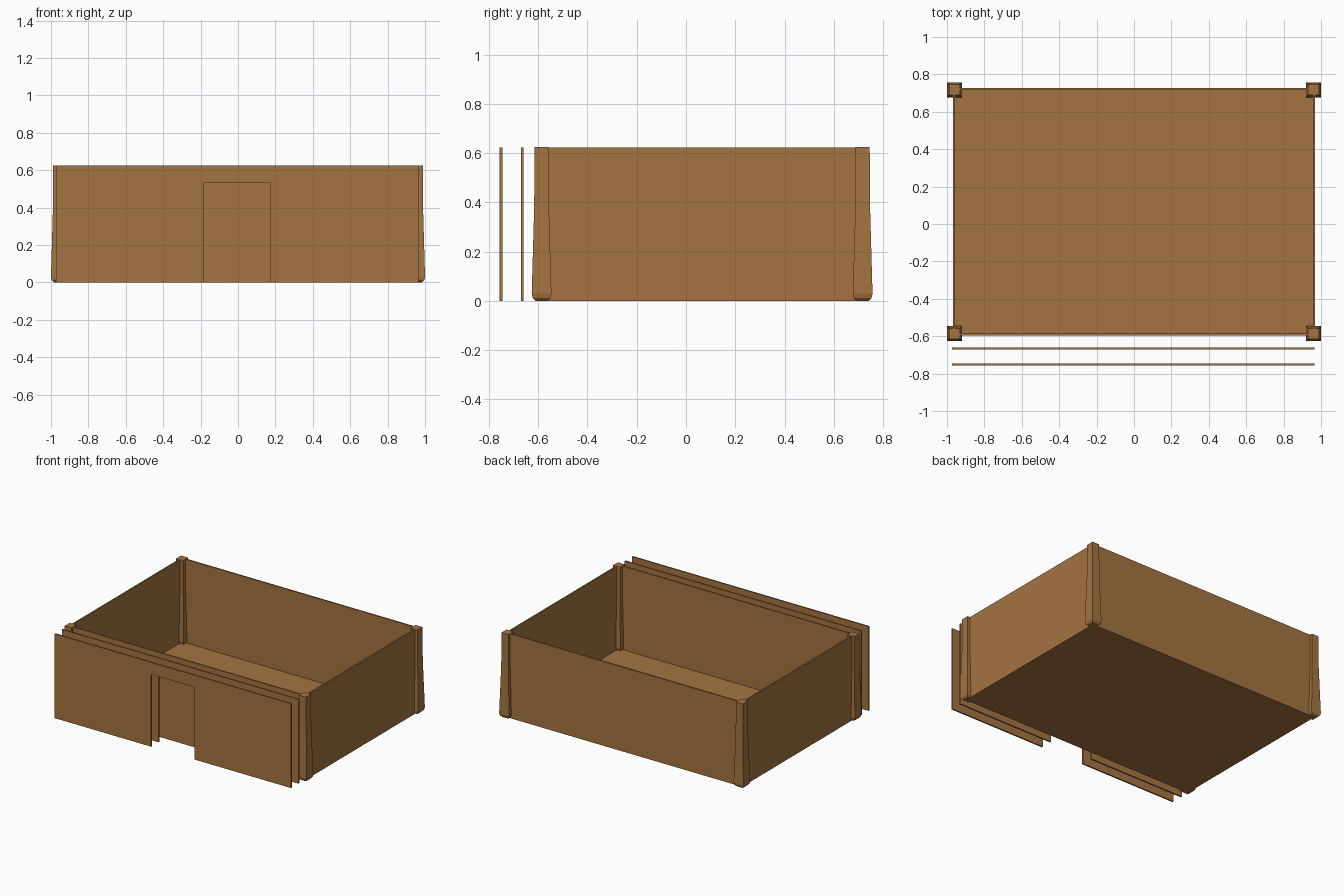
import bpy, bmesh

if "Cube" in bpy.data.objects:
    bpy.data.objects.remove(bpy.data.objects["Cube"])

wood = bpy.data.materials.new("warm brown wood")
wood.diffuse_color = (0.37, 0.174, 0.052, 1)
wood.use_nodes = True
wood.node_tree.nodes["Principled BSDF"].inputs["Base Color"].default_value = wood.diffuse_color
H = 0.624            # wall height
CY = 0.0655          # centre of the box in y


def finish(name, bm):
    bmesh.ops.recalc_face_normals(bm, faces=bm.faces)
    me = bpy.data.meshes.new(name)
    bm.to_mesh(me)
    bm.free()
    me.materials.append(wood)
    ob = bpy.data.objects.new(name, me)
    bpy.context.collection.objects.link(ob)
    return ob


def loft(name, rings):
    """Solid made of equal-length rings of points, capped at both ends."""
    bm = bmesh.new()
    rows = [[bm.verts.new(p) for p in r] for r in rings]
    n = len(rows[0])
    for a, b in zip(rows, rows[1:]):
        for i in range(n):
            j = (i + 1) % n
            bm.faces.new((a[i], a[j], b[j], b[i]))
    bm.faces.new(rows[0][::-1])
    bm.faces.new(rows[-1])
    return finish(name, bm)


def box(name, x0, x1, y0, y1, z0, z1):
    return loft(name, [[(x0, y0, z), (x1, y0, z), (x1, y1, z), (x0, y1, z)]
                       for z in (z0, z1)])


# floor and four solid walls
box("floor", -0.963, 0.963, -0.59, 0.722, 0, 0.006)
box("back_wall", -0.96, 0.96, 0.717, 0.728, 0, H)
box("front_wall", -0.96, 0.96, -0.597, -0.586, 0, H)
box("left_wall", -0.969, -0.958, -0.59, 0.72, 0, H)
box("right_wall", 0.958, 0.969, -0.59, 0.72, 0, H)

# corner posts: straight top, flared foot with a chamfered base
profile = [(0.024, 0), (0.036, 0.012), (0.040, 0.03), (0.030, 0.38), (0.0285, H + 0.001)]
for sx, side in ((-1, "left"), (1, "right")):
    for sy, end in ((-1, "front"), (1, "back")):
        cx, cy = sx * 0.96, CY + sy * 0.652
        loft(f"{end}_{side}_post",
             [[(cx - h, cy - h, z), (cx + h, cy - h, z),
               (cx + h, cy + h, z), (cx - h, cy + h, z)] for h, z in profile])

# two loose front panels, each with a doorway
xl, xr, dl, dr, dh = -0.972, 0.964, -0.181, 0.173, 0.535
outline = [(xl, 0), (dl, 0), (dl, dh), (dr, dh), (dr, 0), (xr, 0), (xr, H), (xl, H)]
for name, y in (("inner_door_panel", -0.671), ("outer_door_panel", -0.7565)):
    loft(name, [[(x, yy, z) for x, z in outline] for yy in (y, y + 0.011)])
